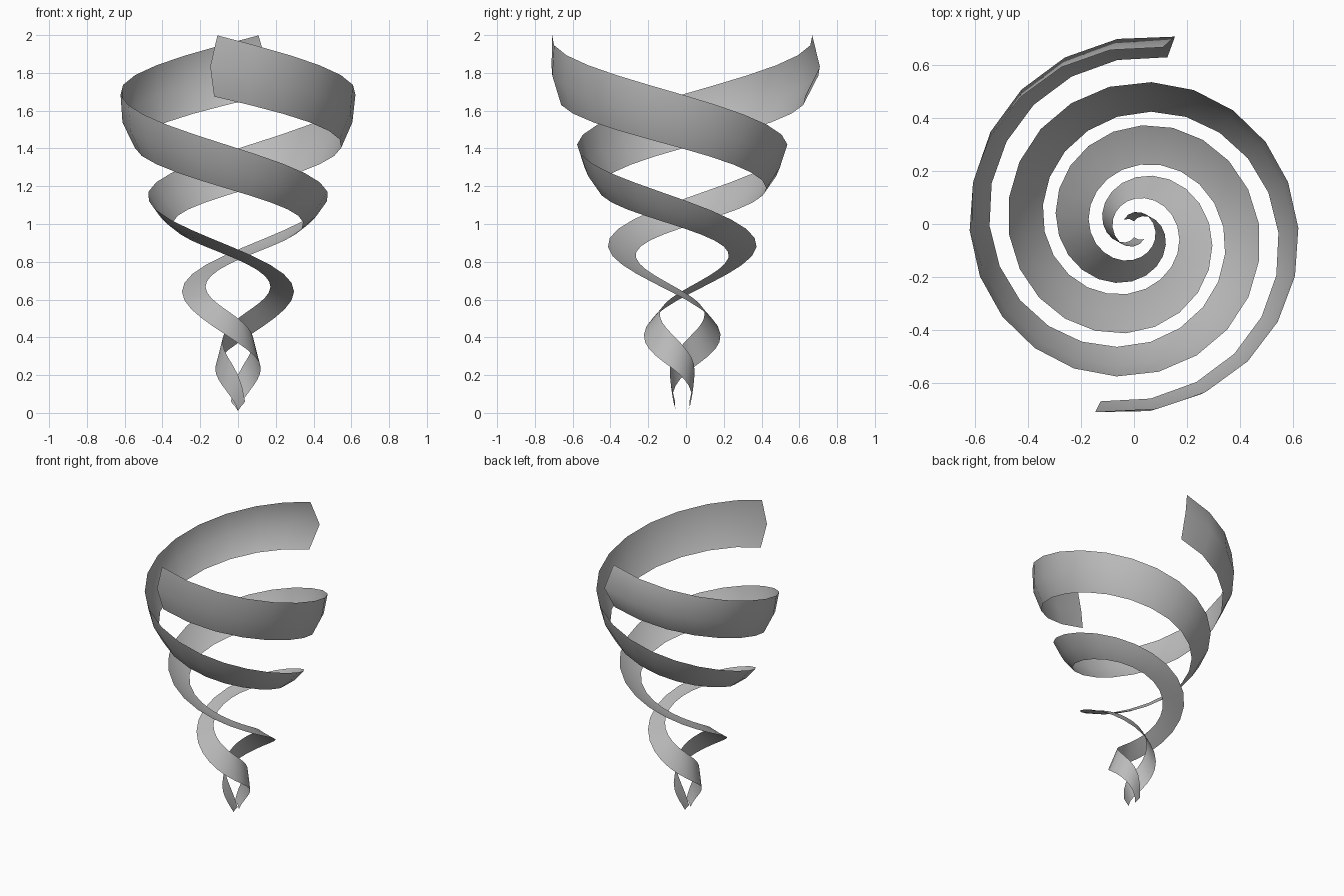
import bpy, math
from mathutils import Vector

cube = bpy.data.objects.get("Cube")
if cube:
    bpy.data.objects.remove(cube, do_unlink=True)

AXIS_Y = -0.02
ROWS = 44

# Edge profiles as (radius, height), one entry per quarter turn downwards
OUTER = [(.69, 1.97), (.622, 1.685), (.555, 1.40), (.475, 1.13), (.39, .865),
         (.29, .61), (.195, .37), (.11, .19), (.03, .01)]
INNER = [(.65, 1.645), (.545, 1.40), (.44, 1.17), (.34, .98), (.24, .81),
         (.167, .645), (.115, .50), (.08, .36), (.065, .20), (.04, -.10)]


def sample(keys, deg):
    """Smooth interpolation through the keys, straight beyond the ends."""
    q = deg / 90
    i = max(0, min(len(keys) - 2, math.floor(q)))
    f = q - i
    p1, p2 = Vector(keys[i]), Vector(keys[i + 1])
    p0 = Vector(keys[i - 1]) if i > 0 else 2 * p1 - p2
    p3 = Vector(keys[i + 2]) if i + 2 < len(keys) else 2 * p2 - p1
    if f < 0:
        return p1 + (p2 - p1) * f
    return 0.5 * (2 * p1 + (p2 - p0) * f + (2 * p0 - 5 * p1 + 4 * p2 - p3) * f ** 2
                  + (3 * p1 - p0 - 3 * p2 + p3) * f ** 3)


def place(rz, deg, turn):
    a = math.radians(deg + turn)
    return (rz.x * math.sin(a), AXIS_Y - rz.x * math.cos(a), rz.y)


def ribbon(name, turn, end_bulge, mat):
    verts, faces = [], []
    for k in range(ROWS + 1):
        t = k / ROWS
        u_out = -9 + 729 * t
        # The inner edge runs on further at the lower tip
        u_in = u_out - 2 * (1 - t) + 45 * max(0, (t - .85) / .15)
        u_mid = (u_out + u_in) / 2 - 2 * max(0, 1 - 8 * t)
        a, b = sample(OUTER, u_out), sample(INNER, u_in)
        # Shallow crease along the middle, fading towards the tip
        d = (a - b).normalized()
        mid = (a + b) / 2 + Vector((d.y, -d.x)) * .027 * max(0, 1 - u_out / 500)
        mid.x += end_bulge * max(0, 1 - u_out / 110)
        verts += [place(a, u_out, turn), place(mid, u_mid, turn), place(b, u_in, turn)]
    for k in range(ROWS):
        for j in range(2):
            n = 3 * k + j
            faces.append((n, n + 1, n + 4, n + 3))
    mesh = bpy.data.meshes.new(name)
    mesh.from_pydata(verts, [], faces)
    mesh.materials.append(mat)
    for p in mesh.polygons:
        p.use_smooth = True
    mesh.update()
    obj = bpy.data.objects.new(name, mesh)
    bpy.context.collection.objects.link(obj)
    return obj


grey = bpy.data.materials.new("plain_grey")
grey.use_nodes = True
colour = (.5, .5, .5, 1)
grey.diffuse_color = colour
grey.node_tree.nodes["Principled BSDF"].inputs["Base Color"].default_value = colour

# Two ribbons winding around each other, half a turn apart
ribbon("front_ribbon", 0, 0, grey)
ribbon("back_ribbon", 180, .035, grey)
